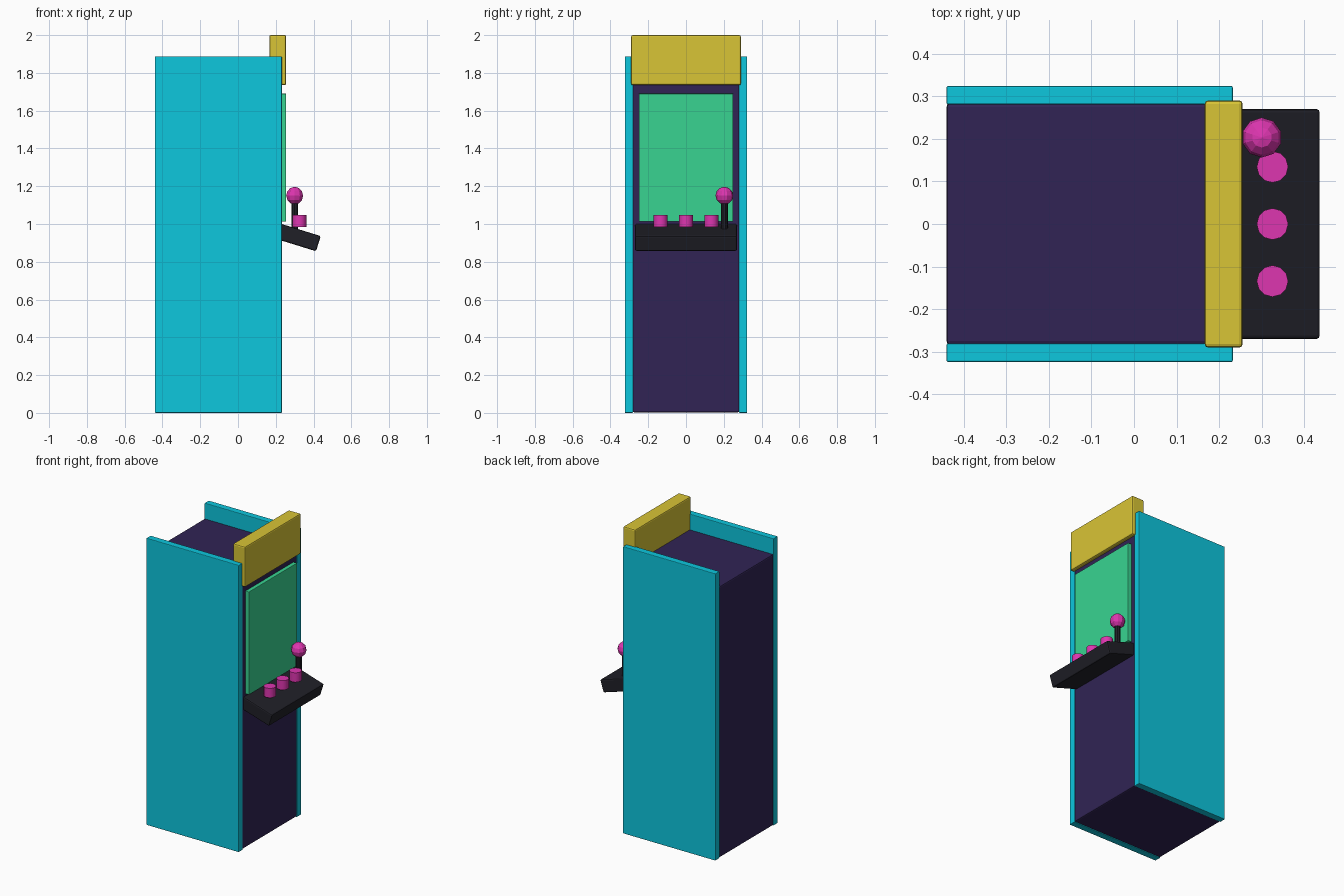
import bpy
import math
from mathutils import Vector

cube = bpy.data.objects.get("Cube")
if cube:
    bpy.data.objects.remove(cube, do_unlink=True)


def material(name, srgb):
    """Flat material from a display colour."""
    color = [c / 12.92 if c < 0.04 else ((c + 0.055) / 1.055) ** 2.4 for c in srgb] + [1]
    mat = bpy.data.materials.new(name)
    mat.use_nodes = True
    mat.diffuse_color = color
    mat.node_tree.nodes["Principled BSDF"].inputs["Base Color"].default_value = color
    return mat


cyan = material("cyan", (0.05, 0.78, 0.87))
purple = material("dark purple", (0.19, 0.14, 0.33))
yellow = material("yellow", (0.85, 0.77, 0.21))
green = material("screen green", (0.22, 0.83, 0.57))
black = material("black", (0.125, 0.125, 0.155))
magenta = material("magenta", (0.87, 0.21, 0.69))


def finish(name, mat, bevel=0):
    obj = bpy.context.object
    obj.name = name
    obj.data.materials.append(mat)
    if bevel:
        mod = obj.modifiers.new("soft edges", 'BEVEL')
        mod.width = bevel
        mod.segments = 2
    return obj


def box(name, mat, low, high, bevel=0):
    low, high = Vector(low), Vector(high)
    bpy.ops.mesh.primitive_cube_add(size=1, location=(low + high) / 2)
    bpy.context.object.scale = high - low
    bpy.ops.object.transform_apply(location=False, rotation=False, scale=True)
    return finish(name, mat, bevel)


def post(name, mat, sides, radius, x, y, bottom, top):
    bpy.ops.mesh.primitive_cylinder_add(vertices=sides, radius=radius, depth=top - bottom,
                                        location=(x, y, (bottom + top) / 2))
    bpy.ops.object.shade_smooth_by_angle(angle=math.radians(35))
    return finish(name, mat)


# Cabinet, with a taller slab on each side
box("cabinet_body", purple, (-0.44, -0.283, 0.003), (0.23, 0.283, 1.785), 0.008)
for name, side in (("near_side_panel", -1), ("far_side_panel", 1)):
    box(name, cyan, (-0.44, side * 0.302 - 0.022, 0), (0.232, side * 0.302 + 0.022, 1.887), 0.004)

# Header sign and screen
box("header_sign", yellow, (0.166, -0.29, 1.735), (0.255, 0.29, 2.0), 0.008)
box("screen", green, (0.22, -0.25, 1.013), (0.255, 0.25, 1.69), 0.003)

# Sloping control deck, placed by its top outer edge
tilt, length, thick = 0.3, 0.28, 0.084
deck = box("control_deck", black, (-length / 2, -0.27, -thick / 2), (length / 2, 0.27, thick / 2), 0.008)
deck.rotation_euler.y = tilt
along = Vector((math.cos(tilt), 0, -math.sin(tilt)))
normal = Vector((math.sin(tilt), 0, math.cos(tilt)))
deck.location = Vector((0.438, 0, 0.936)) - along * length / 2 - normal * thick / 2

# Buttons
for i in range(3):
    post(f"button_{i + 1}", magenta, 12, 0.037, 0.325, (i - 1) * 0.134, 0.985, 1.047)

# Joystick
post("joystick_shaft", black, 10, 0.019, 0.3, 0.203, 0.97, 1.13)
bpy.ops.mesh.primitive_uv_sphere_add(segments=10, ring_count=6, radius=0.047,
                                     location=(0.3, 0.203, 1.15))
finish("joystick_ball", magenta)
